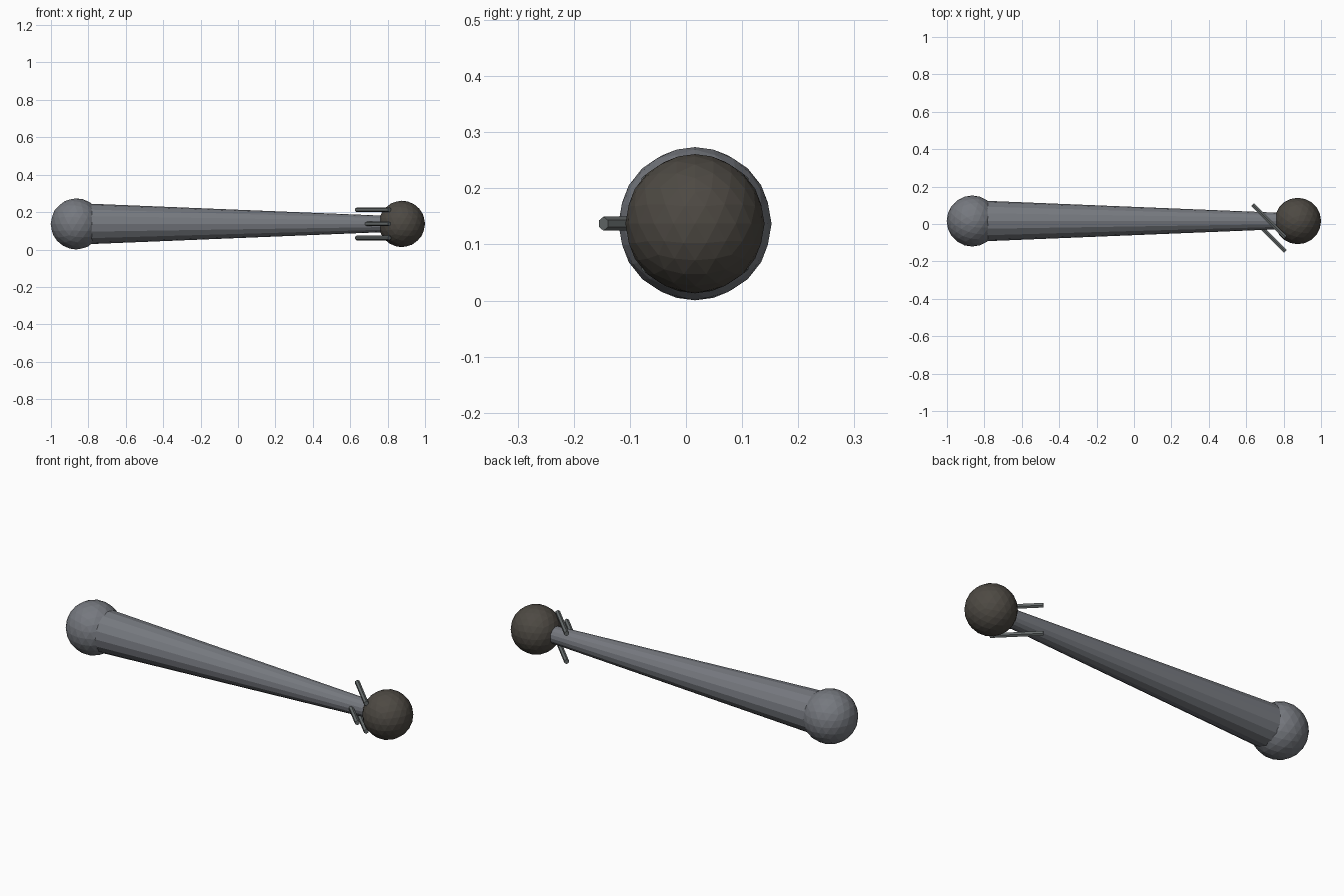
import bpy
from mathutils import Vector

cube = bpy.data.objects.get("Cube")
if cube:
    bpy.data.objects.remove(cube, do_unlink=True)


def make_material(name, rgb):
    mat = bpy.data.materials.new(name)
    mat.use_nodes = True
    mat.diffuse_color = (*rgb, 1)
    mat.node_tree.nodes["Principled BSDF"].inputs["Base Color"].default_value = (*rgb, 1)
    return mat


steel = make_material("steel grey", (0.18, 0.19, 0.212))
dark = make_material("dark brown grey", (0.075, 0.067, 0.056))
prong_grey = make_material("prong grey", (0.135, 0.15, 0.15))

AXIS_Y, AXIS_Z = 0.016, 0.137      # the shaft runs along x at this height
BIG_X, SMALL_X = -0.865, 0.876


def finish(name, mat):
    obj = bpy.context.object
    obj.name = obj.data.name = name
    obj.data.materials.append(mat)
    return obj


def ball(name, x, radius, mat):
    bpy.ops.mesh.primitive_ico_sphere_add(subdivisions=3, radius=radius,
                                          location=(x, AXIS_Y, AXIS_Z))
    return finish(name, mat)


def rod(name, start, end, r1, r2, sides, mat):
    start, end = Vector(start), Vector(end)
    span = end - start
    bpy.ops.mesh.primitive_cone_add(vertices=sides, radius1=r1, radius2=r2,
                                    depth=span.length, location=(start + end) / 2,
                                    rotation=span.to_track_quat('Z', 'Y').to_euler())
    return finish(name, mat)


# Ball at each end
ball("large_end_ball", BIG_X, 0.1365, steel)
ball("small_end_ball", SMALL_X, 0.124, dark)

# Tapered shaft between the balls
rod("tapered_shaft", (BIG_X, AXIS_Y, AXIS_Z), (SMALL_X, AXIS_Y, AXIS_Z),
    0.111, 0.040, 16, steel)

# Three slanted prongs spaced around the narrow end
HALF = 0.088
for name, dy, dz in (("upper_prong", 0, 1), ("front_prong", -1, 0), ("lower_prong", 0, -1)):
    mid = Vector((0.722, AXIS_Y + dy * 0.075, AXIS_Z + dz * 0.075))
    reach = Vector((HALF, -HALF, 0))
    rod(name, mid - reach, mid + reach, 0.0125, 0.0125, 6, prong_grey)
